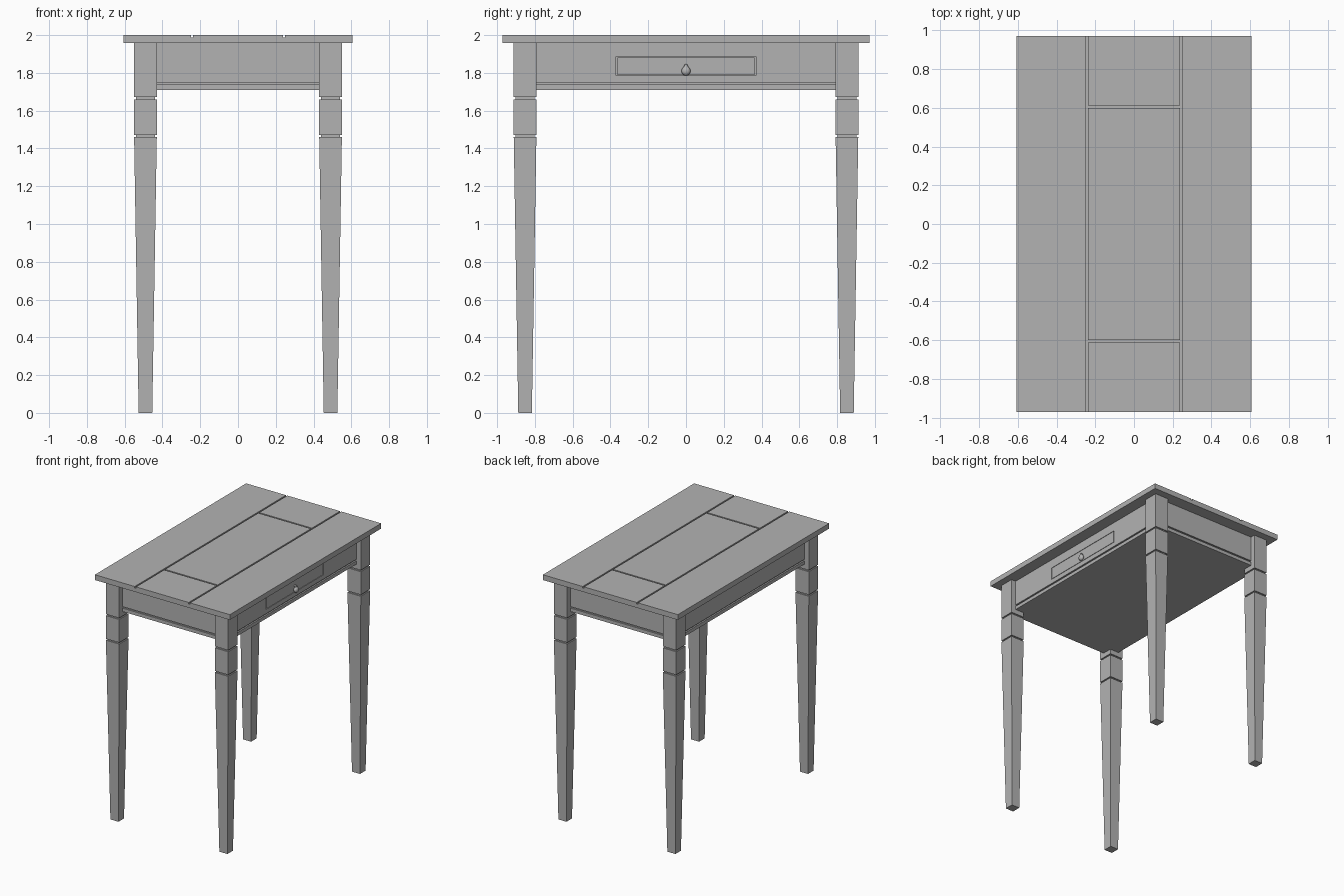
import bpy, bmesh, math
from mathutils import Matrix

old = bpy.data.objects.get("Cube")
if old:
    bpy.data.objects.remove(old, do_unlink=True)

grey = bpy.data.materials.new("plain_grey")
grey.use_nodes = True
colour = (0.45, 0.45, 0.45, 1)
grey.diffuse_color = colour
grey.node_tree.nodes["Principled BSDF"].inputs["Base Color"].default_value = colour


def finish(name, bm):
    mesh = bpy.data.meshes.new(name)
    bmesh.ops.recalc_face_normals(bm, faces=bm.faces)
    bm.to_mesh(mesh)
    bm.free()
    mesh.materials.append(grey)
    obj = bpy.data.objects.new(name, mesh)
    bpy.context.collection.objects.link(obj)
    return obj


def add_box(bm, x, y, z):
    """Add a box given its (low, high) range on each axis."""
    size = [b - a for a, b in (x, y, z)]
    mid = [(a + b) / 2 for a, b in (x, y, z)]
    bmesh.ops.create_cube(bm, matrix=Matrix.Translation(mid) @ Matrix.Diagonal(size + [1]))


def boxes(name, *ranges):
    bm = bmesh.new()
    for r in ranges:
        add_box(bm, *r)
    return finish(name, bm)


# Table top: a slab carrying planks separated by narrow grooves
TX, TY, TOP, UNDER, BED = 0.607, 0.972, 2.0, 1.957, 1.988
GX, GY, G = 0.243, 0.605, 0.006
boxes("table_top_slab", ((-TX, TX), (-TY, TY), (UNDER, BED)))
for name, x, y in (
    ("plank_left", (GX + G, TX), (-TY, TY)),
    ("plank_right", (-TX, -GX - G), (-TY, TY)),
    ("plank_middle", (G - GX, GX - G), (G - GY, GY - G)),
    ("plank_front", (G - GX, GX - G), (-TY, -GY - G)),
    ("plank_back", (G - GX, GX - G), (GY + G, TY)),
):
    boxes(name, (x, y, (BED, TOP)))

# Tapered square legs, with two recessed collars
LX, LY, H = 0.49, 0.852, 0.06
LEG = [(0, 0.036), (1.46, H), (1.46, 0.05), (1.472, 0.05), (1.472, H), (1.66, H),
       (1.66, 0.05), (1.672, 0.05), (1.672, H), (UNDER, H)]


def make_leg(name, x, y):
    bm = bmesh.new()
    rings = [[bm.verts.new((x + sx * h, y + sy * h, z))
              for sx, sy in ((-1, -1), (1, -1), (1, 1), (-1, 1))] for z, h in LEG]
    for low, high in zip(rings, rings[1:]):
        for i in range(4):
            j = (i + 1) % 4
            bm.faces.new((low[i], low[j], high[j], high[i]))
    bm.faces.new(rings[0])
    bm.faces.new(rings[-1])
    finish(name, bm)


for end, sy in (("front", -1), ("back", 1)):
    for side, sx in (("left", 1), ("right", -1)):
        make_leg(f"{end}_{side}_leg", sx * LX, sy * LY)

# Apron: a closed core faced with boards, leaving a groove above the lower rail
AX, AY, T, LOW = 0.51, 0.872, 0.012, 1.71
CX, CY = AX - T, AY - T
boxes("apron_core", ((-CX, CX), (-CY, CY), (LOW, UNDER)))
RAIL, BOARD = (LOW, 1.738), (1.75, UNDER)
for part, z in (("rail", RAIL), ("board", BOARD)):
    boxes(f"front_{part}", ((-CX, CX), (-AY, -CY), z))
    boxes(f"back_{part}", ((-CX, CX), (CY, AY), z))
    boxes(f"right_{part}", ((-AX, -CX), (-CY, CY), z))
boxes("left_rail", ((CX, AX), (-CY, CY), RAIL))

# Drawer side: boards frame an opening that holds the drawer front
DY, D0, D1, GAP = 0.37, 1.786, 1.886, 0.007
face = (CX, AX)
boxes("left_board",
      (face, (-CY, -DY), BOARD), (face, (DY, CY), BOARD),
      (face, (-DY, DY), (BOARD[0], D0)), (face, (-DY, DY), (D1, UNDER)))
boxes("drawer_front", (face, (GAP - DY, DY - GAP), (D0 + GAP / 2, D1 - GAP / 2)))

# Drop pull: a rounded drop hanging from a small stud
bm = bmesh.new()
bmesh.ops.create_uvsphere(bm, u_segments=16, v_segments=10, radius=0.024,
                          matrix=Matrix.Translation((AX + 0.014, 0, 1.81)) @ Matrix.Diagonal((0.7, 1, 1, 1)))
bmesh.ops.create_cone(bm, cap_ends=True, segments=12, radius1=0.017, radius2=0.005, depth=0.02,
                      matrix=Matrix.Translation((AX + 0.014, 0, 1.836)) @ Matrix.Diagonal((0.7, 1, 1, 1)))
bmesh.ops.create_cone(bm, cap_ends=True, segments=12, radius1=0.008, radius2=0.008, depth=0.026,
                      matrix=Matrix.Translation((AX + 0.008, 0, 1.838)) @ Matrix.Rotation(math.pi / 2, 4, "Y"))
pull = finish("drawer_pull", bm)
bpy.ops.object.select_all(action="DESELECT")
pull.select_set(True)
bpy.context.view_layer.objects.active = pull
bpy.ops.object.shade_smooth_by_angle(angle=math.radians(35))
